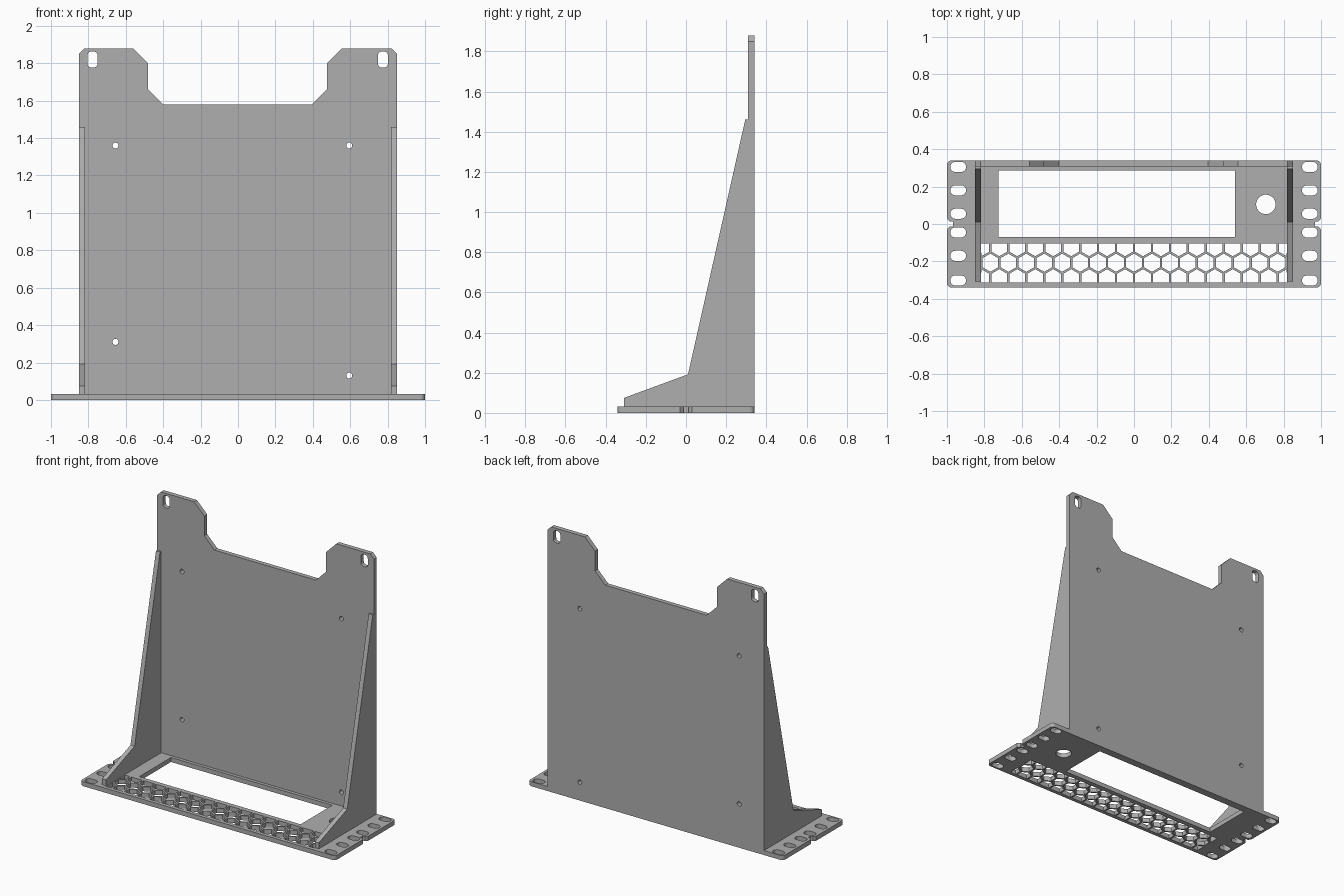
import bpy, bmesh, math
from mathutils import Matrix

if "Cube" in bpy.data.objects:
    bpy.data.objects.remove(bpy.data.objects["Cube"])

grey = bpy.data.materials.new("plain_grey")
grey.diffuse_color = (0.43, 0.43, 0.43, 1)
grey.use_nodes = True
grey.node_tree.nodes["Principled BSDF"].inputs["Base Color"].default_value = grey.diffuse_color
T = 0.032  # sheet thickness


def rounded(cx, cy, w, h, r, n=6):
    """Rectangle outline with rounded corners."""
    pts = []
    for i, (sx, sy) in enumerate([(1, 1), (-1, 1), (-1, -1), (1, -1)]):
        for k in range(n + 1):
            a = math.pi / 2 * (i + k / n)
            pts.append((cx + sx * (w / 2 - r) + r * math.cos(a),
                        cy + sy * (h / 2 - r) + r * math.sin(a)))
    return pts


def ring(cx, cy, r, n=24, turn=0.0):
    return [(cx + r * math.cos(turn + math.tau * k / n),
             cy + r * math.sin(turn + math.tau * k / n)) for k in range(n)]


def sheet(name, loops, thick, matrix):
    """Filled outline with holes, extruded to a solid sheet."""
    cu = bpy.data.curves.new(name + "_outline", 'CURVE')
    cu.dimensions = '2D'
    cu.fill_mode = 'BOTH'
    cu.extrude = thick / 2
    for pts in loops:
        sp = cu.splines.new('POLY')
        sp.points.add(len(pts) - 1)
        for p, (x, y) in zip(sp.points, pts):
            p.co = (x, y, 0, 1)
        sp.use_cyclic_u = True
    tmp = bpy.data.objects.new(name + "_outline", cu)
    bpy.context.collection.objects.link(tmp)
    dg = bpy.context.evaluated_depsgraph_get()
    me = bpy.data.meshes.new_from_object(tmp.evaluated_get(dg))
    bpy.data.objects.remove(tmp)
    bm = bmesh.new()
    bm.from_mesh(me)
    bmesh.ops.remove_doubles(bm, verts=bm.verts, dist=1e-5)
    bm.transform(matrix)
    bmesh.ops.recalc_face_normals(bm, faces=bm.faces)
    for f in bm.faces:
        f.smooth = False
        f.material_index = 0
    bm.to_mesh(me)
    bm.free()
    me.name = name
    me.materials.clear()
    me.materials.append(grey)
    ob = bpy.data.objects.new(name, me)
    bpy.context.collection.objects.link(ob)
    return ob


# Base panel outline: rounded corners and a small nick in each end
corner = [p for p in rounded(0, 0, 2, 0.68, 0.025)]
q = len(corner) // 4
nick = [(1, 0.03), (0.985, 0.013), (0.968, 0.013),
        (0.968, -0.013), (0.985, -0.013), (1, -0.03)]
outline = (corner[:2 * q] + [(-x, y) for x, y in nick]
           + corner[2 * q:] + nick[::-1])
base = [outline]

# Mounting slots in both ears
for sx in (-1, 1):
    for y in (0.305, 0.18, 0.055, -0.045, -0.17, -0.302):
        base.append(rounded(sx * 0.94, y, 0.084, 0.054, 0.0265))

# Window and cable hole
base.append([(-0.725, -0.07), (0.54, -0.07), (0.54, 0.285), (-0.725, 0.285)])
base.append(ring(0.705, 0.105, 0.052, 32))

# Honeycomb vent, trimmed to a rectangle
P = 0.096
for row in (-1, 0, 1):
    count = 17 if row == 0 else 18
    for k in range(count):
        cx = (k - (count - 1) / 2) * P
        cy = -0.207 + row * P * math.sqrt(3) / 2
        base.append([(max(-0.817, min(0.817, x)), max(-0.313, min(-0.104, y)))
                     for x, y in ring(cx, cy, 0.0485, 6, math.pi / 6)])
# Trimmed cells have coincident points removed
base = [[p for i, p in enumerate(l) if math.dist(p, l[i - 1]) > 1e-4] for l in base]
sheet("base_panel", base, T, Matrix.Translation((0, 0, T / 2)))

# Back plate with notched top, hanging slots and screw holes
back = [[(-0.85, T), (0.85, T), (0.85, 1.85), (0.82, 1.88), (0.555, 1.88),
         (0.475, 1.80), (0.475, 1.66), (0.395, 1.58), (-0.40, 1.58),
         (-0.48, 1.66), (-0.48, 1.80), (-0.56, 1.88), (-0.82, 1.88), (-0.85, 1.85)]]
for x in (-0.778, 0.775):
    back.append(rounded(x, 1.82, 0.054, 0.086, 0.02, 3))
for x, z in ((-0.655, 1.36), (0.595, 1.36), (-0.655, 0.31), (0.595, 0.13)):
    back.append(ring(x, z, 0.016, 16))
sheet("back_plate", back, T,
      Matrix.Translation((0, 0.34 - T / 2, 0)) @ Matrix.Rotation(math.pi / 2, 4, 'X'))

# Side gussets
profile = [(-0.308, T), (0.34 - T, T), (0.34 - T, 1.46), (0.295, 1.46),
           (0.01, 0.192), (-0.308, 0.075)]
upright = Matrix(((0, 0, 1, 0), (1, 0, 0, 0), (0, 1, 0, 0), (0, 0, 0, 1)))
for side, sx in (("left", -1), ("right", 1)):
    sheet(side + "_gusset", [profile], T,
          Matrix.Translation((sx * (0.85 - T / 2), 0, 0)) @ upright)
